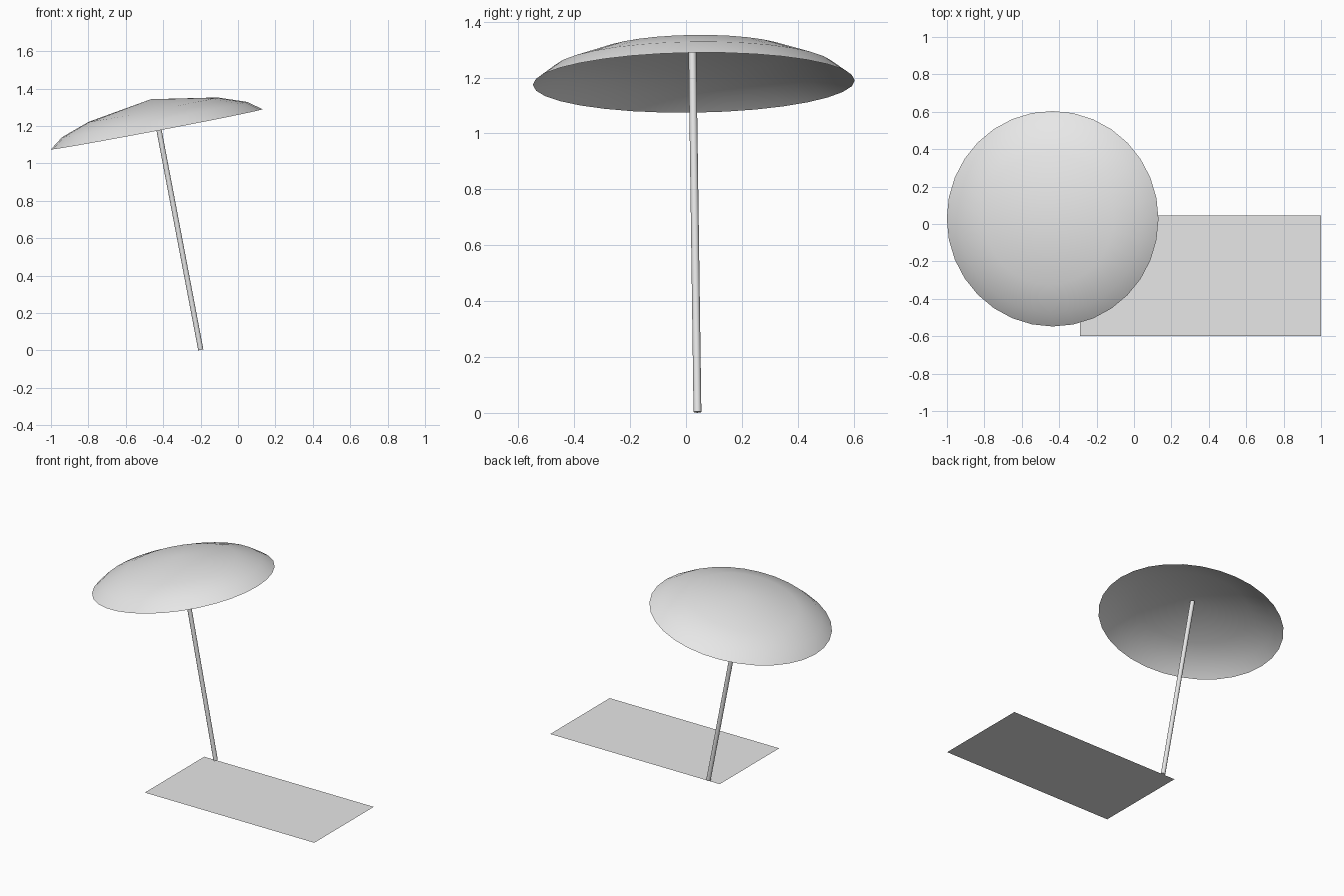
import bpy
import bmesh
import math
from mathutils import Vector, Matrix

cube = bpy.data.objects.get("Cube")
if cube:
    bpy.data.objects.remove(cube, do_unlink=True)

grey = bpy.data.materials.new("light grey")
grey.use_nodes = True
colour = (0.8, 0.8, 0.8, 1.0)
grey.diffuse_color = colour
grey.node_tree.nodes["Principled BSDF"].inputs["Base Color"].default_value = colour


def add_object(name, bm, matrix=None, smooth=False):
    """Turn a bmesh into a named, coloured object."""
    if matrix:
        bm.transform(matrix)
    mesh = bpy.data.meshes.new(name)
    bm.to_mesh(mesh)
    bm.free()
    mesh.materials.append(grey)
    obj = bpy.data.objects.new(name, mesh)
    bpy.context.collection.objects.link(obj)
    if smooth:
        bpy.ops.object.select_all(action="DESELECT")
        obj.select_set(True)
        bpy.context.view_layer.objects.active = obj
        bpy.ops.object.shade_smooth_by_angle(angle=math.radians(50))
    return obj


# Shared lean of the pole and canopy
lean = Vector((-0.19, -0.014, 1.0)).normalized()
tilt = lean.to_track_quat("Z", "Y").to_matrix().to_4x4()
# Keep the canopy's segments lined up with the x axis
x_axis = Vector((1, 0, 0)) - lean * lean.x
x_axis.normalize()
y_axis = lean.cross(x_axis)
tilt = Matrix((x_axis, y_axis, lean)).transposed().to_4x4()

# Canopy: open shallow dome, revolved from rim to apex
SEGMENTS = 32
profile = [(0.576, 0.0), (0.504, 0.0535), (0.351, 0.107)]
bm = bmesh.new()
rings = []
for radius, height in profile:
    rings.append([bm.verts.new((radius * math.cos(math.tau * i / SEGMENTS),
                                radius * math.sin(math.tau * i / SEGMENTS),
                                height)) for i in range(SEGMENTS)])
apex = bm.verts.new((0, 0, 0.164))
for i in range(SEGMENTS):
    j = (i + 1) % SEGMENTS
    for low, high in zip(rings, rings[1:]):
        bm.faces.new((low[i], low[j], high[j], high[i]))
    bm.faces.new((rings[-1][i], rings[-1][j], apex))
add_object("canopy", bm, Matrix.Translation((-0.435, 0.028, 1.182)) @ tilt, True)

# Pole: thin leaning cylinder reaching up inside the canopy
LENGTH = 1.355
foot = Vector((-0.199, 0.041, 0.003))
bm = bmesh.new()
bmesh.ops.create_cone(bm, cap_ends=True, segments=12, radius1=0.014,
                      radius2=0.014, depth=LENGTH)
add_object("pole", bm, Matrix.Translation(foot + lean * LENGTH / 2) @ tilt, True)

# Towel: flat rectangle on the ground
bm = bmesh.new()
bmesh.ops.create_grid(bm, x_segments=1, y_segments=1, size=0.5)
size = Matrix.Diagonal((1.288, 0.645, 1, 1))
add_object("towel", bm, Matrix.Translation((0.356, -0.2775, 0)) @ size)
